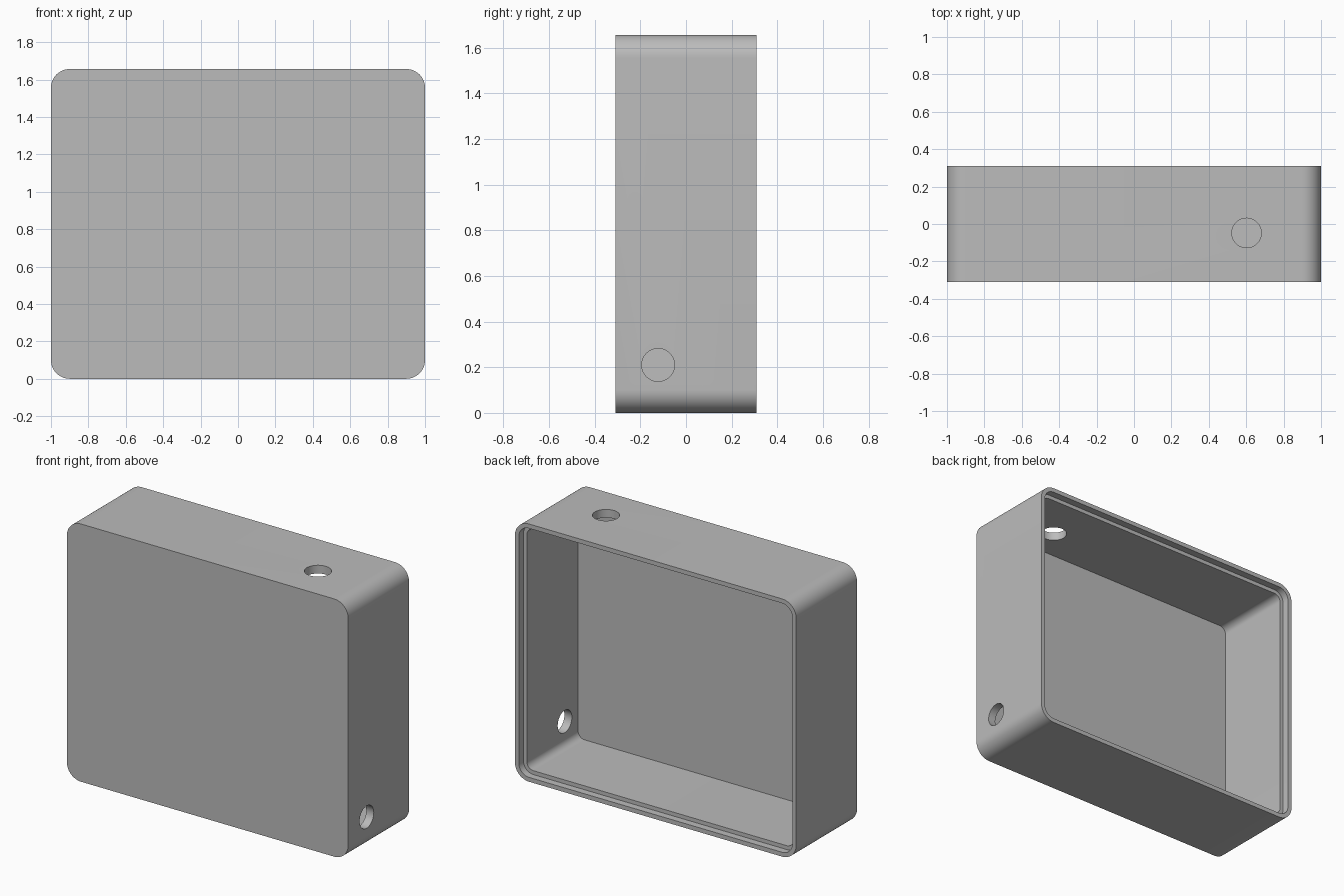
import bpy
import bmesh
from math import cos, sin, pi, radians
from mathutils import Matrix

cube = bpy.data.objects.get("Cube")
if cube:
    bpy.data.objects.remove(cube, do_unlink=True)

# Overall sizes
WIDTH, DEPTH, HEIGHT = 2.0, 0.618, 1.656
CORNER = 0.1
WALL = 0.053
LIP = 0.028
LEDGE_DEPTH = 0.046
FRONT, BACK = -DEPTH / 2, DEPTH / 2

grey = bpy.data.materials.new("plain grey")
grey.use_nodes = True
grey.diffuse_color = (0.5, 0.5, 0.5, 1)
grey.node_tree.nodes["Principled BSDF"].inputs["Base Color"].default_value = (0.5, 0.5, 0.5, 1)


def rounded_loop(bm, inset, y, steps=12):
    """Rounded rectangle in the xz plane, inset from the outer outline."""
    r = CORNER - inset
    cx, cz = WIDTH / 2 - CORNER, HEIGHT / 2 - CORNER
    verts = []
    for quarter, (sx, sz) in enumerate([(1, 1), (-1, 1), (-1, -1), (1, -1)]):
        for i in range(steps + 1):
            a = (quarter + i / steps) * pi / 2
            verts.append(bm.verts.new((sx * cx + r * cos(a), y,
                                       HEIGHT / 2 + sz * cz + r * sin(a))))
    return verts


def make_object(name, bm):
    bmesh.ops.recalc_face_normals(bm, faces=bm.faces)
    mesh = bpy.data.meshes.new(name)
    bm.to_mesh(mesh)
    bm.free()
    mesh.materials.append(grey)
    obj = bpy.data.objects.new(name, mesh)
    bpy.context.collection.objects.link(obj)
    return obj


def make_cutter(name, radius, location, axis):
    bm = bmesh.new()
    turn = Matrix.Rotation(pi / 2, 4, "Y") if axis == "X" else Matrix()
    bmesh.ops.create_cone(bm, cap_ends=True, segments=48, radius1=radius,
                          radius2=radius, depth=0.3,
                          matrix=Matrix.Translation(location) @ turn)
    obj = make_object(name, bm)
    obj.hide_render = True
    return obj


# Open-backed box: outer shell, rim, stepped ledge and cavity
bm = bmesh.new()
stages = [(0, FRONT), (0, BACK), (LIP, BACK), (LIP, BACK - LEDGE_DEPTH),
          (WALL, BACK - LEDGE_DEPTH), (WALL, FRONT + WALL)]
loops = [rounded_loop(bm, inset, y) for inset, y in stages]
for a, b in zip(loops, loops[1:]):
    for i in range(len(a)):
        j = (i + 1) % len(a)
        bm.faces.new((a[i], a[j], b[j], b[i]))
bm.faces.new(loops[0])
bm.faces.new(loops[-1])
box = make_object("enclosure_box", bm)

# Cable holes through the top and left walls
cutters = [make_cutter("top_hole_cutter", 0.079, (0.602, -0.048, HEIGHT), "Z"),
           make_cutter("side_hole_cutter", 0.072, (WIDTH / 2, -0.122, 0.21), "X")]
bpy.context.view_layer.objects.active = box
for cutter in cutters:
    cut = box.modifiers.new(cutter.name, "BOOLEAN")
    cut.operation = "DIFFERENCE"
    cut.solver = "EXACT"
    cut.object = cutter
    bpy.ops.object.modifier_apply(modifier=cut.name)
    bpy.data.objects.remove(cutter, do_unlink=True)

# Smooth corners, crisp edges
bpy.ops.object.select_all(action="DESELECT")
box.select_set(True)
bpy.ops.object.shade_smooth_by_angle(angle=radians(30))
